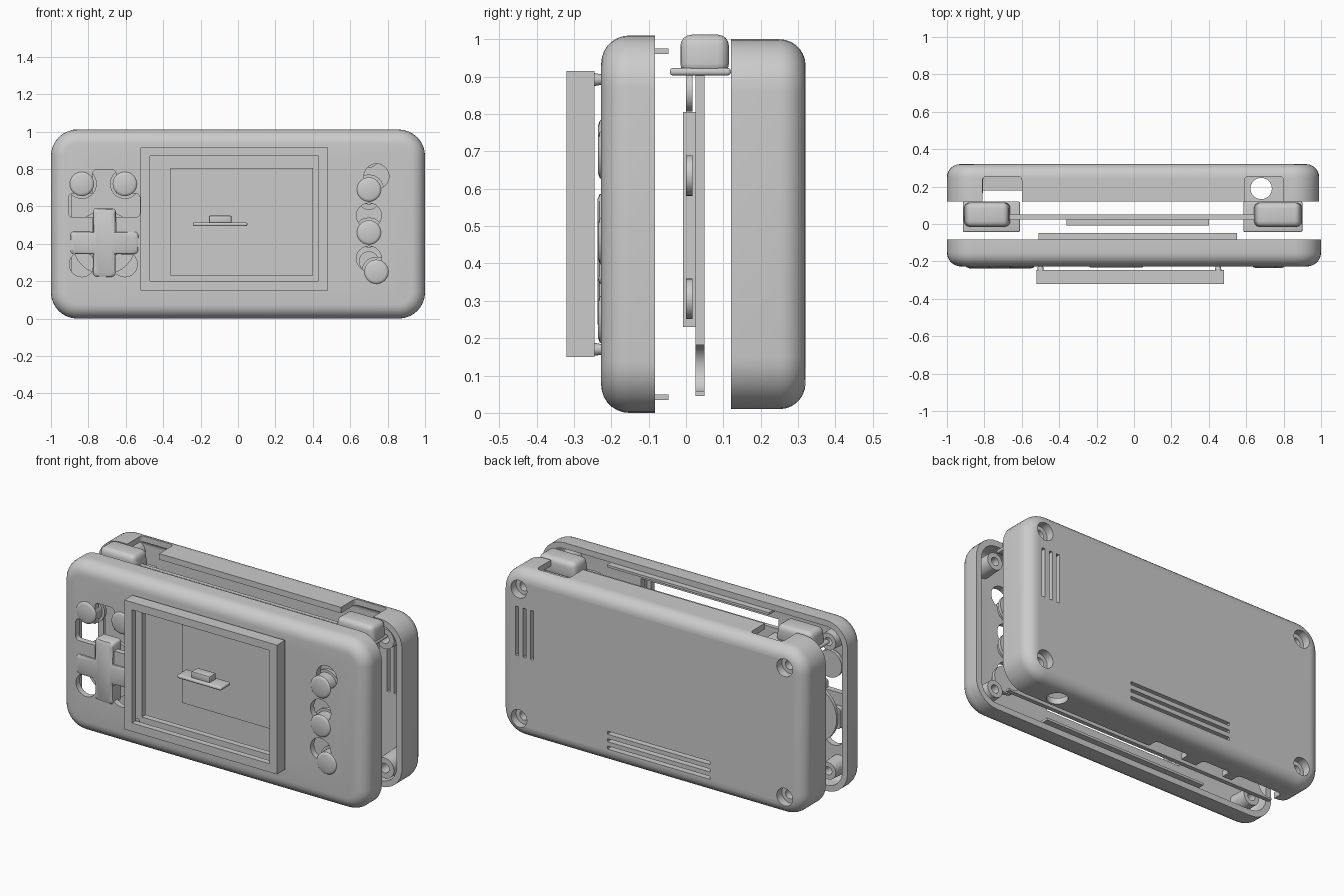
import bpy, bmesh
from math import pi, sin, cos, radians
from mathutils import Matrix

if "Cube" in bpy.data.objects:
    bpy.data.objects.remove(bpy.data.objects["Cube"])


def finish(name, bm, angle=35):
    bmesh.ops.recalc_face_normals(bm, faces=bm.faces)
    me = bpy.data.meshes.new(name)
    bm.to_mesh(me)
    bm.free()
    ob = bpy.data.objects.new(name, me)
    bpy.context.collection.objects.link(ob)
    smooth(ob, angle)
    return ob


def smooth(ob, angle=35):
    bpy.ops.object.select_all(action='DESELECT')
    ob.select_set(True)
    bpy.context.view_layer.objects.active = ob
    bpy.ops.object.shade_smooth_by_angle(angle=radians(angle))


def box(name, x, y, z, bevel=0.0, seg=4):
    bm = bmesh.new()
    m = Matrix.LocRotScale(((x[0]+x[1])/2, (y[0]+y[1])/2, (z[0]+z[1])/2), None,
                           (x[1]-x[0], y[1]-y[0], z[1]-z[0]))
    bmesh.ops.create_cube(bm, size=1, matrix=m)
    if bevel:
        bmesh.ops.bevel(bm, geom=bm.edges[:], offset=bevel, segments=seg,
                        profile=0.5, affect='EDGES')
    return finish(name, bm)


def lathe(name, c, profile, n=32, axis='Y'):
    # stacked rings of (radius, position along axis) with flat caps
    bm = bmesh.new()
    rings = []
    for r, h in profile:
        ring = []
        for i in range(n):
            a = 2*pi*i/n
            u, v = c[0]+r*cos(a), c[1]+r*sin(a)
            ring.append(bm.verts.new((u, h, v) if axis == 'Y' else (u, v, h)))
        rings.append(ring)
    skin(bm, rings)
    return finish(name, bm)


def skin(bm, rings):
    n = len(rings[0])
    for a, b in zip(rings, rings[1:]):
        for i in range(n):
            bm.faces.new((a[i], a[(i+1) % n], b[(i+1) % n], b[i]))
    bm.faces.new(rings[0])
    bm.faces.new(rings[-1])


def rounded_rect(bm, x, z, y, r, inset, seg=8):
    r2, ring = max(r-inset, 0.015), []
    x0, x1, z0, z1 = x[0]+inset, x[1]-inset, z[0]+inset, z[1]-inset
    corners = ((x1-r2, z1-r2), (x0+r2, z1-r2), (x0+r2, z0+r2), (x1-r2, z0+r2))
    for k, (cx, cz) in enumerate(corners):
        for i in range(seg+1):
            a = pi/2*(k+i/seg)
            ring.append(bm.verts.new((cx+r2*cos(a), y, cz+r2*sin(a))))
    return ring


def tray(name, x, z, y_open, y_face, r, fillet, wall):
    # hollow half shell with a filleted face
    s = 1 if y_face > y_open else -1
    bm = bmesh.new()
    prof = []
    for w in (wall, 0):
        f = fillet-w
        part = [(w, y_open)]
        for i in range(8):
            a = pi/2*i/7
            part.append((w+f*(1-cos(a)), y_face-s*(w+f*(1-sin(a)))))
        prof += part[::-1] if w else part
    skin(bm, [rounded_rect(bm, x, z, y, r, ins) for ins, y in prof])
    return finish(name, bm)


def cut(target, cutter):
    cutter.hide_render = True
    mod = target.modifiers.new("cut", 'BOOLEAN')
    mod.operation, mod.object, mod.solver = 'DIFFERENCE', cutter, 'EXACT'
    bpy.context.view_layer.objects.active = target
    # keep the boolean ahead of the smoothing modifier, if there is one
    bpy.ops.object.modifier_move_to_index(modifier=mod.name, index=0)
    bpy.ops.object.modifier_apply(modifier=mod.name)
    bpy.data.objects.remove(cutter)


def cut_box(t, x, y, z, b=0.0):
    cut(t, box("cutter", x, y, z, b, 3))


def cut_cyl(t, c, r, y0, y1, axis='Y'):
    cut(t, lathe("cutter", c, [(r, y0), (r, y1)], axis=axis))


screws = [(sx*0.87, z) for sx in (-1, 1) for z in (0.12, 0.885)]
pad = (-0.715, 0.405)
small_buttons = [(-0.835, 0.72), (-0.605, 0.72), (0.70, 0.69), (0.70, 0.46), (0.74, 0.25)]
H = 1.01

# front shell: the control openings are the flipped layout of the loose buttons
front = tray("front_shell", (-1, 1), (0.0, H), -0.083, -0.227, 0.14, 0.075, 0.035)
cut_box(front, (-0.47, 0.43), (-0.3, -0.1), (0.2, 0.87))
px, pz = pad[0], H-pad[1]
cut_box(front, (px-0.19, px+0.19), (-0.3, -0.1), (pz-0.063, pz+0.063), 0.02)
cut_box(front, (px-0.063, px+0.063), (-0.3, -0.1), (pz-0.19, pz+0.19), 0.02)
for x, z in small_buttons:
    cut_cyl(front, (x, H-z), 0.067, -0.3, -0.1)
smooth(front)

# locating lips and pegs on the front shell rim
for label, z in (("upper", 0.968), ("lower", 0.042)):
    box(label+"_lip", (-0.51, 0.55), (-0.12, -0.047), (z-0.007, z+0.007))

# back shell
back = tray("back_shell", (-1, 0.99), (0.01, 1.0), 0.12, 0.32, 0.14, 0.07, 0.035)
for x in ((-0.81, -0.6), (0.59, 0.8)):
    cut_box(back, x, (0.05, 0.255), (0.88, 1.1), 0.02)
for x in ((-0.22, 0.0), (-0.5, -0.32), (-0.85, -0.56)):
    cut_box(back, x, (0.05, 0.18), (-0.05, 0.08), 0.02)
cut_cyl(back, (0.68, 0.19), 0.057, -0.1, 0.08, 'Z')
for x in (0.785, 0.833, 0.882):
    cut_box(back, (x-0.01, x+0.01), (0.25, 0.4), (0.49, 0.78))
for z in (0.103, 0.147, 0.191):
    cut_box(back, (-0.38, 0.29), (0.25, 0.4), (z-0.009, z+0.009))
for c in screws:
    cut_cyl(back, c, 0.052, 0.26, 0.4)
smooth(back)

# screw bosses inside both shells
for i, c in enumerate(screws):
    b = lathe("front_boss_%d" % i, c, [(0.055, -0.2), (0.05, -0.087)])
    cut_cyl(b, c, 0.024, -0.17, 0)
    smooth(b)
    b = lathe("back_boss_%d" % i, c, [(0.06, 0.13), (0.066, 0.295)])
    cut_cyl(b, c, 0.052, 0.272, 0.4)
    cut_cyl(b, c, 0.028, 0.0, 0.4)
    smooth(b)

# screen bezel with mounting pegs
bezel = box("screen_bezel", (-0.52, 0.48), (-0.32, -0.245), (0.15, 0.915))
cut_box(bezel, (-0.47, 0.43), (-0.4, -0.1), (0.2, 0.87))
cut_box(bezel, (-0.495, 0.455), (-0.285, -0.1), (0.175, 0.89))
smooth(bezel)
for x in (-0.5, 0.45):
    for z in (0.17, 0.892):
        lathe("bezel_peg", (x, z), [(0.018, -0.25), (0.014, -0.225)], 16)

# circuit board with the display module and button pads
board = box("circuit_board", (-0.89, 0.89), (0.025, 0.05), (0.045, 0.95))
for c in screws:
    if c[1] < 0.5:
        cut_cyl(board, c, 0.065, 0.0, 0.1)
smooth(board)
box("display_module", (-0.36, 0.4), (-0.008, 0.026), (0.23, 0.805))
for z in (0.305, 0.635, 0.86):
    lathe("contact_pad", (0.7, z), [(0.054, 0.0), (0.054, 0.017)])

# action and menu buttons: flange plus domed cap
for x, z in small_buttons:
    lathe("round_button", (x, z), [(0.08, -0.15), (0.08, -0.17), (0.065, -0.17),
                                   (0.065, -0.226), (0.061, -0.231), (0.05, -0.235)])

# directional pad
def cross_ring(bm, y, L, w):
    pts = [(L, -w), (L, w), (w, w), (w, L), (-w, L), (-w, w),
           (-L, w), (-L, -w), (-w, -w), (-w, -L), (w, -L), (w, -w)]
    return [bm.verts.new((pad[0]+a, y, pad[1]+b)) for a, b in pts]

bm = bmesh.new()
skin(bm, [cross_ring(bm, y, 0.183-i, 0.061-i)
          for y, i in ((-0.16, 0), (-0.223, 0), (-0.232, 0.005), (-0.237, 0.016))])
corner = [e for e in bm.edges if abs(e.verts[0].co.x-e.verts[1].co.x) < 0.02
          and abs(e.verts[0].co.z-e.verts[1].co.z) < 0.02
          and max(abs(e.verts[0].co.x-pad[0]), abs(e.verts[0].co.z-pad[1])) > 0.1]
bmesh.ops.bevel(bm, geom=corner, offset=0.015, segments=3, profile=0.5, affect='EDGES')
finish("direction_pad", bm)
lathe("direction_pad_base", pad, [(0.17, -0.145), (0.17, -0.165)])

# shoulder buttons: rounded cap on a wider flange
for side, x in (("left", (-0.9, -0.67)), ("right", (0.65, 0.89))):
    cap = box(side+"_shoulder_button", x, (-0.015, 0.115), (0.905, 1.012), 0.03)
    for v in cap.data.vertices:
        if v.co.z < 0.95:
            v.co.x += 0.008 if v.co.x > sum(x)/2 else -0.008
    f = (-0.915, -0.61) if side == "left" else (0.585, 0.9)
    box(side+"_shoulder_flange", f, (-0.043, 0.12), (0.903, 0.923), 0.008, 3)

# slide switch floating behind the screen opening
box("slide_switch", (-0.24, 0.05), (-0.232, -0.14), (0.494, 0.514), 0.008, 3)
box("slide_switch_knob", (-0.155, -0.035), (-0.215, -0.155), (0.51, 0.55), 0.005, 2)
